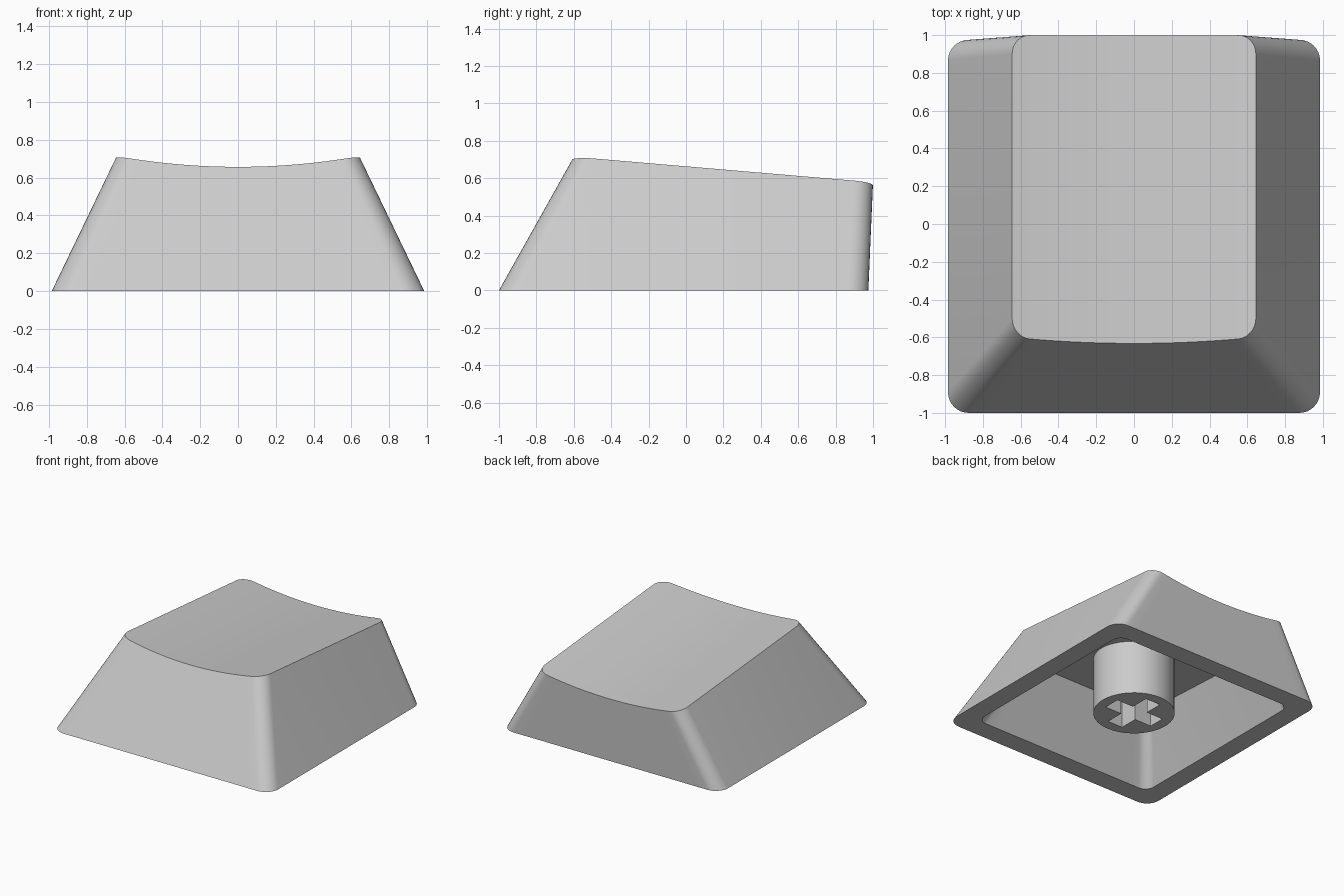
import bpy, bmesh
from math import sin, cos, pi, radians
from mathutils import Vector

cube = bpy.data.objects.get("Cube")
if cube:
    bpy.data.objects.remove(cube, do_unlink=True)

CORNER_STEPS, EDGE_STEPS = 8, 20

plastic = bpy.data.materials.new("light_grey_plastic")
plastic.use_nodes = True
grey = (0.6, 0.6, 0.6, 1)
plastic.diffuse_color = grey
plastic.node_tree.nodes["Principled BSDF"].inputs["Base Color"].default_value = grey


def finish(bm, name):
    """Turn a bmesh into a smooth shaded object with crisp edges."""
    bmesh.ops.recalc_face_normals(bm, faces=bm.faces[:])
    mesh = bpy.data.meshes.new(name)
    bm.to_mesh(mesh)
    bm.free()
    mesh.materials.append(plastic)
    obj = bpy.data.objects.new(name, mesh)
    bpy.context.collection.objects.link(obj)
    bpy.ops.object.select_all(action='DESELECT')
    obj.select_set(True)
    bpy.context.view_layer.objects.active = obj
    bpy.ops.object.shade_smooth_by_angle(angle=radians(30))
    return obj


def rounded_rect(half_x, front, back, r, height):
    """Rounded rectangle: a front chain, then its mirror image at the back."""
    def arc(cx, start):
        steps = [start + pi / 2 * i / CORNER_STEPS for i in range(CORNER_STEPS + 1)]
        return [(cx + r * cos(a), front + r + r * sin(a)) for a in steps]
    inner = half_x - r
    straight = [(-inner + 2 * inner * i / EDGE_STEPS, front) for i in range(1, EDGE_STEPS)]
    chain = arc(-inner, pi) + straight + arc(inner, 1.5 * pi)
    pts = chain + [(x, front + back - y) for x, y in reversed(chain)]
    return [Vector((x, y, height(y))) for x, y in pts]


def bridge(bm, a, b):
    n = len(a)
    for i in range(n):
        j = (i + 1) % n
        bm.faces.new((a[i], a[j], b[j], b[i]))


def cap(bm, ring):
    """Close a ring with strips running front to back."""
    n = len(ring)
    for i in range(n // 2 - 1):
        bm.faces.new((ring[i], ring[i + 1], ring[n - 2 - i], ring[n - 1 - i]))


# Key shell: sloped walls, dished top and a hollow underside
TOP_HALF, DISH = 0.645, 0.06


def top_plane(y):
    return 0.71 - 0.085 * (y + 0.55)


def dish_point(low, high):
    """Slide down the wall until the point meets the scooped top."""
    p = high.copy()
    for _ in range(6):
        z = top_plane(p.y) - DISH * (1 - (p.x / TOP_HALF) ** 2)
        p = low.lerp(high, z / high.z)
    return p


base = rounded_rect(0.985, -1.0, 0.975, 0.11, lambda y: 0)
rim = rounded_rect(TOP_HALF, -0.6, 1.0, 0.1, top_plane)
top = [dish_point(lo, hi) for lo, hi in zip(base, rim)]
opening = rounded_rect(0.825, -0.835, 0.815, 0.08, lambda y: 0)
ceiling = rounded_rect(0.60, -0.57, 0.83, 0.07, lambda y: 0.455 - 0.05 * y)

bm = bmesh.new()
rings = [[bm.verts.new(p) for p in r] for r in (top, base, opening, ceiling)]
for a, b in zip(rings, rings[1:]):
    bridge(bm, a, b)
cap(bm, rings[0])
cap(bm, rings[-1])
finish(bm, "key_shell")

# Round stem with a cross shaped socket
STEM_R, ARM, SLOT, STEM_TOP, SOCKET_TOP = 0.305, 0.22, 0.068, 0.5, 0.4
SIDES = 48
circle = [(STEM_R * cos(2 * pi * i / SIDES), STEM_R * sin(2 * pi * i / SIDES))
          for i in range(SIDES)]
cross = []
for q in range(4):
    c, s = round(cos(q * pi / 2)), round(sin(q * pi / 2))
    for x, y in ((ARM, -SLOT), (ARM, SLOT), (SLOT, SLOT)):
        cross.append((x * c - y * s, x * s + y * c))

bm = bmesh.new()
mouth_edges = []
for outline, height in ((circle, STEM_TOP), (cross, SOCKET_TOP)):
    low = [bm.verts.new((x, y, 0)) for x, y in outline]
    high = [bm.verts.new((x, y, height)) for x, y in outline]
    bridge(bm, low, high)
    bm.faces.new(high)
    mouth_edges += [bm.edges.get((low[i - 1], low[i])) for i in range(len(low))]
bmesh.ops.triangle_fill(bm, edges=mouth_edges, use_beauty=True, normal=(0, 0, -1))
finish(bm, "switch_stem")
